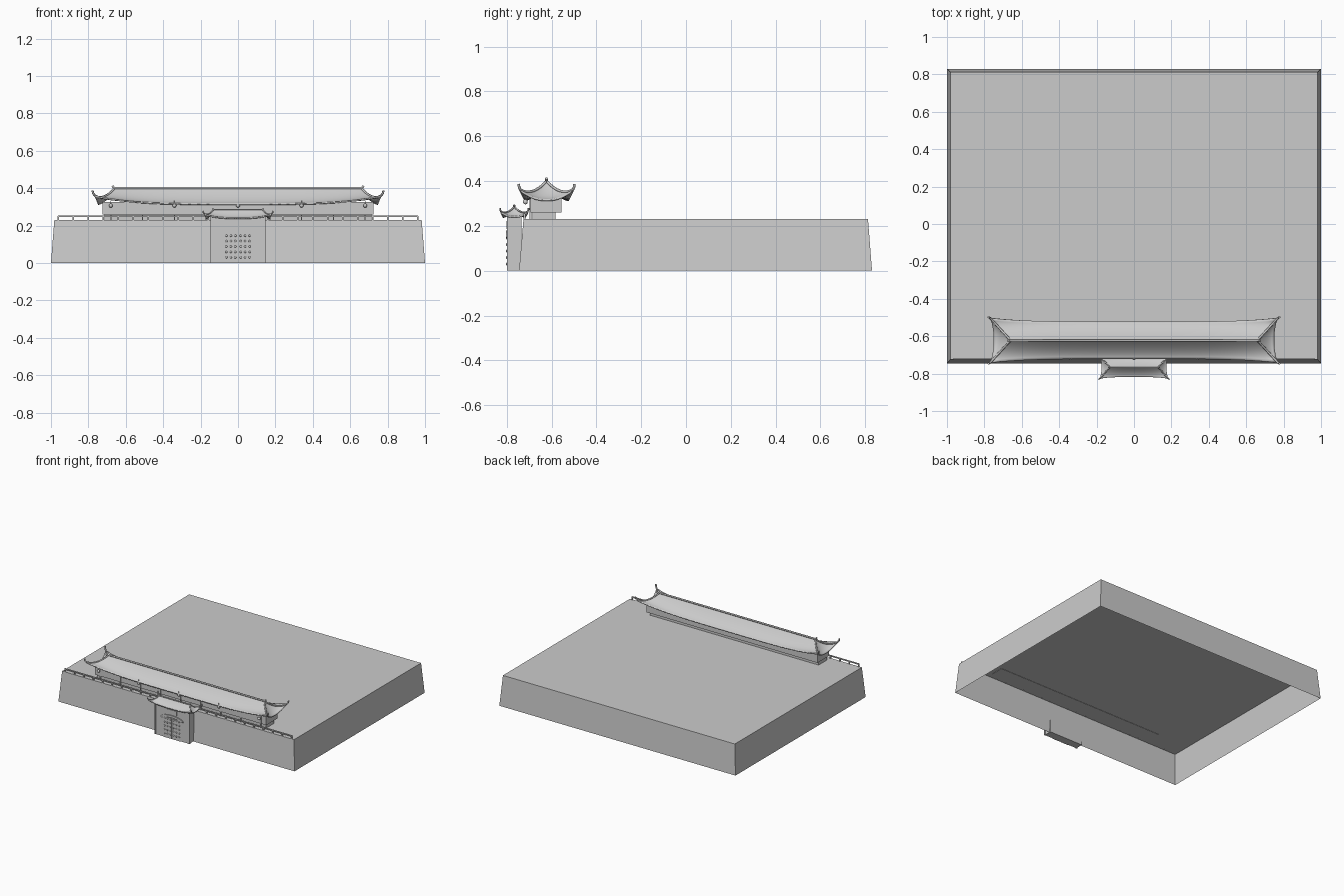
import bpy, bmesh, math
from mathutils import Vector

if "Cube" in bpy.data.objects:
    bpy.data.objects.remove(bpy.data.objects["Cube"])


def finish(name, bm, smooth=False):
    me = bpy.data.meshes.new(name)
    bm.to_mesh(me)
    bm.free()
    ob = bpy.data.objects.new(name, me)
    bpy.context.collection.objects.link(ob)
    if smooth:
        bpy.ops.object.select_all(action='DESELECT')
        ob.select_set(True)
        bpy.context.view_layer.objects.active = ob
        bpy.ops.object.shade_smooth_by_angle(angle=math.radians(40))
    return ob


def add_box(bm, x0, x1, y0, y1, z0, z1):
    r = bmesh.ops.create_cube(bm, size=1)
    for v in r['verts']:
        v.co = Vector(((x0 + x1) / 2 + v.co.x * (x1 - x0),
                       (y0 + y1) / 2 + v.co.y * (y1 - y0),
                       (z0 + z1) / 2 + v.co.z * (z1 - z0)))


def boxes(name, items):
    bm = bmesh.new()
    for it in items:
        add_box(bm, *it)
    return finish(name, bm)


def balls(name, pts, r, sy=1.0):
    bm = bmesh.new()
    for p in pts:
        vs = bmesh.ops.create_uvsphere(bm, u_segments=10, v_segments=6, radius=r)['verts']
        for v in vs:
            v.co = Vector((v.co.x, v.co.y * sy, v.co.z)) + Vector(p)
    return finish(name, bm, True)


def tubes(name, paths, r):
    cu = bpy.data.curves.new(name, 'CURVE')
    cu.dimensions = '3D'
    cu.bevel_depth = r
    cu.bevel_resolution = 1
    cu.use_fill_caps = True
    for path in paths:
        sp = cu.splines.new('POLY')
        sp.points.add(len(path) - 1)
        for q, p in zip(sp.points, path):
            q.co = (*p, 1)
    ob = bpy.data.objects.new(name, cu)
    bpy.context.collection.objects.link(ob)
    bpy.ops.object.select_all(action='DESELECT')
    ob.select_set(True)
    bpy.context.view_layer.objects.active = ob
    bpy.ops.object.convert(target='MESH')
    return ob


def hip_roof(name, cy, hx, hy, rx, rz, ez, lift, bow, power, r, tip):
    """Concave hipped roof with lifted corners, hip ridges and a main ridge."""
    def height(v, k):
        return rz + (ez - rz) * (1 - (1 - v) ** 1.6) + lift * k * v * v

    def long_side(u, v, s):
        k = abs(u) ** power
        y = (hy - bow * (1 - k)) * v
        return Vector((u * (rx + (hx - rx) * v), cy + s * y, height(v, k)))

    def short_side(u, v, s):
        k = abs(u) ** 2.2
        return Vector((s * (rx + (hx - rx - bow * (1 - k)) * v), cy + u * hy * v, height(v, k)))

    bm = bmesh.new()
    nv = 8
    for fn, nu in ((long_side, 32), (short_side, 10)):
        for s in (-1, 1):
            g = [[bm.verts.new(fn(-1 + 2 * i / nu, j / nv, s)) for i in range(nu + 1)]
                 for j in range(nv + 1)]
            for j in range(nv):
                for i in range(nu):
                    bm.faces.new((g[j][i], g[j][i + 1], g[j + 1][i + 1], g[j + 1][i]))
    bmesh.ops.remove_doubles(bm, verts=bm.verts, dist=1e-5)
    bmesh.ops.dissolve_degenerate(bm, edges=bm.edges, dist=1e-5)
    for f in bm.faces:
        f.normal_update()
        if f.normal.z < 0:
            f.normal_flip()
    ob = finish(name, bm, True)
    m = ob.modifiers.new('thickness', 'SOLIDIFY')
    m.thickness = 0.008
    m.offset = -1

    # hip ridges with curled tips
    paths = []
    for sx in (-1, 1):
        for s in (-1, 1):
            p = [long_side(sx, j / nv, s) for j in range(nv + 1)]
            e = p[-1]
            p.append(e + Vector((sx * tip * 0.3, s * tip * 0.2, tip * 0.45)))
            p.append(e + Vector((sx * tip * 0.4, s * tip * 0.25, tip)))
            paths.append(p)
    tubes(name + '_hips', paths, r)
    # main ridge with upturned ends
    t = tip * 0.5
    tubes(name + '_ridge', [[(-rx - t, cy, rz + t), (-rx, cy, rz), (rx, cy, rz), (rx + t, cy, rz + t)]], r * 1.2)


# platform: tapered, open underneath
bm = bmesh.new()
low = [bm.verts.new(p) for p in ((-1, -.745, 0), (1, -.745, 0), (1, .83, 0), (-1, .83, 0))]
top = [bm.verts.new(p) for p in ((-.982, -.725, .23), (.982, -.725, .23), (.982, .812, .23), (-.982, .812, .23))]
for i in range(4):
    j = (i + 1) % 4
    bm.faces.new((low[i], low[j], top[j], top[i]))
bm.faces.new(top)
finish('platform', bm)

# railing along the front edge
n = 24
rail = [(-.963, .963, -.724, -.716, .247, .255)]
for i in range(n + 1):
    x = -.96 + 1.92 * i / n
    rail.append((x - .004, x + .004, -.724, -.716, .229, .25))
boxes('railing', rail)

# hall: recessed lower storey, wider upper wall, pilasters
boxes('hall_lower', [(-.715, .715, -.685, -.583, .228, .262)])
boxes('hall_upper', [(-.725, .725, -.694, -.556, .26, .325)])
boxes('hall_pilasters', [(x - .003, x + .003, -.698, -.69, .23, .318)
                         for x in [-.68 + .17 * i for i in range(9)]])
hip_roof('hall_roof', -.622, .768, .118, .66, .40, .318, .045, .018, 4, .006, .024)
balls('lanterns', [(-.68 + .34 * i, -.717, .307) for i in range(5)], .011)
boxes('lantern_cords', [(x - .001, x + .001, -.718, -.716, .31, .335)
                        for x in [-.68 + .34 * i for i in range(5)]])

# gatehouse body and roof
boxes('gate_body', [(-.143, .143, -.795, -.735, 0, .25)])
boxes('gate_corner_posts', [(s * .143 - .005, s * .143 + .005, -.799, -.787, 0, .245) for s in (-1, 1)])
hip_roof('gate_roof', -.766, .182, .06, .13, .286, .243, .022, .008, 3, .004, .014)
boxes('gate_plaque', [(-.04, .04, -.80, -.79, .186, .222)])


# arched door and its surround
def arch(x, z0, rise, k=10):
    return [(x * math.cos(math.pi * i / k), z0 + rise * math.sin(math.pi * i / k)) for i in range(k + 1)]


bm = bmesh.new()
inner, outer = arch(.08, .145, .018), arch(.095, .15, .03)
for (a, b), (c, d) in zip(zip(inner, inner[1:]), zip(outer, outer[1:])):
    bm.faces.new([bm.verts.new((p[0], -.803, p[1])) for p in (a, b, d, c)])
bmesh.ops.remove_doubles(bm, verts=bm.verts, dist=1e-5)
r = bmesh.ops.extrude_face_region(bm, geom=bm.faces[:])
for v in r['geom']:
    if isinstance(v, bmesh.types.BMVert):
        v.co.y += .01
bmesh.ops.recalc_face_normals(bm, faces=bm.faces)
finish('door_arch', bm)
boxes('door_leaves', [(-.075, -.002, -.799, -.79, 0, .155), (.002, .075, -.799, -.79, 0, .155)])
balls('door_studs', [(s * (.014 + .024 * i), -.799, .03 + .029 * j)
                     for s in (-1, 1) for i in range(3) for j in range(5)], .006, .8)
